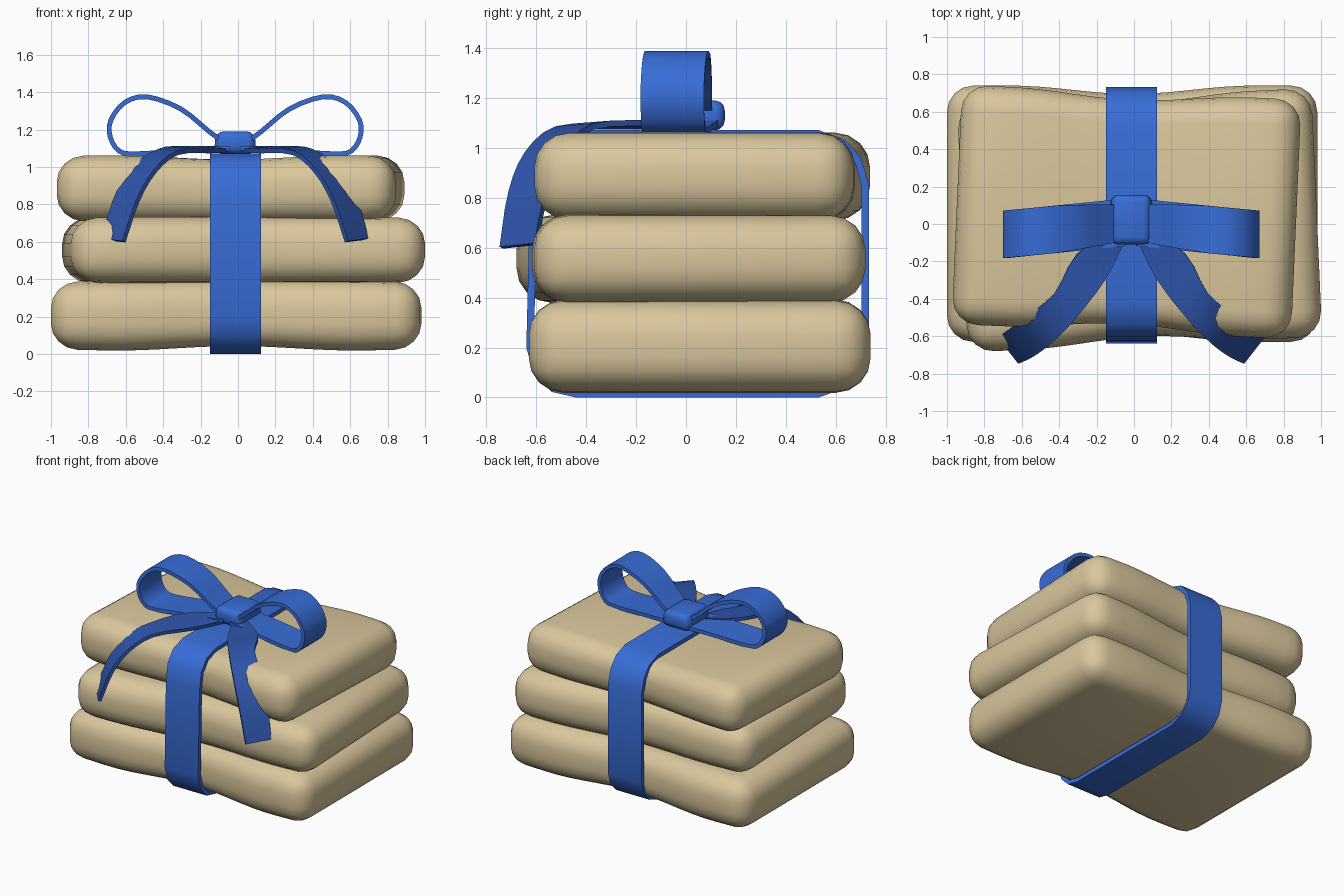
import bpy, bmesh, math
from mathutils import Vector, Matrix

if "Cube" in bpy.data.objects:
    bpy.data.objects.remove(bpy.data.objects["Cube"])


def material(name, rgb):
    m = bpy.data.materials.new(name)
    m.diffuse_color = (*rgb, 1)
    m.use_nodes = True
    m.node_tree.nodes["Principled BSDF"].inputs["Base Color"].default_value = m.diffuse_color
    return m


SAND = material("sand fabric", (0.70, 0.57, 0.335))
BLUE = material("blue ribbon", (0.04, 0.152, 0.68))
DARK = material("dark blue ribbon", (0.027, 0.09, 0.41))


def finish(bm, name, mat, thickness=0, angle=40):
    bmesh.ops.recalc_face_normals(bm, faces=bm.faces)
    me = bpy.data.meshes.new(name)
    bm.to_mesh(me)
    bm.free()
    me.materials.append(mat)
    ob = bpy.data.objects.new(name, me)
    bpy.context.collection.objects.link(ob)
    bpy.ops.object.select_all(action='DESELECT')
    ob.select_set(True)
    bpy.context.view_layer.objects.active = ob
    if thickness:
        mod = ob.modifiers.new("thickness", 'SOLIDIFY')
        mod.thickness, mod.offset = thickness, 0
        bpy.ops.object.modifier_apply(modifier=mod.name)
    bpy.ops.object.shade_smooth_by_angle(angle=math.radians(angle))
    return ob


def rounded_box(size, radius, segments):
    bm = bmesh.new()
    bmesh.ops.create_cube(bm, size=1, matrix=Matrix.Diagonal((*size, 1)))
    bmesh.ops.bevel(bm, geom=bm.edges[:], offset=radius, segments=segments,
                    profile=0.5, affect='EDGES')
    return bm


def cushion(name, centre, half, turn, pinch_low, pinch_high):
    bm = rounded_box([2 * h for h in half], 0.14, 4)
    for i in range(-7, 8):
        bmesh.ops.bisect_plane(bm, geom=bm.verts[:] + bm.edges[:] + bm.faces[:],
                               plane_co=(i * 0.1, 0, 0), plane_no=(1, 0, 0))
    for v in bm.verts:  # squeeze the middle under the ribbon
        w = math.cos(math.pi * v.co.x / 1.3) ** 2 if abs(v.co.x) < 0.65 else 0
        end = max(0, abs(v.co.x) - 0.6) ** 2 * 0.4
        v.co.z *= 1 - w * (pinch_low if v.co.z < 0 else pinch_high) - end
        v.co.y *= 1 - 0.065 * w
    bm.transform(Matrix.Translation(centre) @ Matrix.Rotation(math.radians(turn), 4, 'Z'))
    return finish(bm, name, SAND, angle=60)


def spline(points, steps):
    """Catmull-Rom curve through open points."""
    p = [Vector(q) for q in points]
    p = [2 * p[0] - p[1]] + p + [2 * p[-1] - p[-2]]
    out = []
    for a, b, c, d in zip(p, p[1:], p[2:], p[3:]):
        for k in range(steps):
            t = k / steps
            out.append(0.5 * (2 * b + (c - a) * t + (2 * a - 5 * b + 4 * c - d) * t * t
                              + (3 * b - a - 3 * c + d) * t ** 3))
    return out + [p[-2]]


def strip(name, edge_a, edge_b, mat, thickness, closed=False):
    bm = bmesh.new()
    a = [bm.verts.new(p) for p in edge_a]
    b = [bm.verts.new(p) for p in edge_b]
    for i in range(len(a) if closed else len(a) - 1):
        j = (i + 1) % len(a)
        bm.faces.new((a[i], a[j], b[j], b[i]))
    return finish(bm, name, mat, thickness)


# Stack of three cushions
cushion("bottom_cushion", (-0.01, 0.055, 0.205), (0.99, 0.685, 0.187), 0, 0.13, 0.0)
cushion("middle_cushion", (0.03, 0.02, 0.555), (0.948, 0.665, 0.177), 2.5, 0.0, 0.0)
cushion("top_cushion", (-0.04, 0.065, 0.885), (0.908, 0.64, 0.177), -2.5, 0.0, 0.13)

# Ribbon wrapped around the stack (y, z profile)
wrap = [(-0.625, 0.2), (-0.595, 0.1), (-0.53, 0.035), (-0.44, 0.015), (0.53, 0.015),
        (0.63, 0.05), (0.69, 0.11), (0.718, 0.2), (0.718, 0.85), (0.69, 0.95),
        (0.63, 1.02), (0.53, 1.056), (-0.42, 1.056), (-0.53, 1.025), (-0.59, 0.95),
        (-0.61, 0.82)]
strip("wrap_ribbon", [(-0.15, y, z) for y, z in wrap],
      [(0.123, y, z) for y, z in wrap], BLUE, 0.03, closed=True)

# Bow loops and tails, mirrored about the knot
MID = -0.015
loop = [(0.03, 1.11), (0.14, 1.19), (0.29, 1.31), (0.47, 1.375), (0.59, 1.345),
        (0.665, 1.25), (0.668, 1.16), (0.62, 1.085), (0.53, 1.07), (0.3, 1.085), (0.03, 1.10)]
tail_front = [(0.03, -0.08, 1.085), (0.14, -0.30, 1.085), (0.31, -0.52, 1.075),
              (0.43, -0.64, 0.975), (0.52, -0.705, 0.82), (0.595, -0.74, 0.6)]
tail_back = [(0.06, 0.0, 1.10), (0.29, -0.16, 1.10), (0.41, -0.37, 1.085),
             (0.56, -0.49, 0.985), (0.655, -0.565, 0.79), (0.705, -0.60, 0.615)]
for side, s in (("left", -1), ("right", 1)):
    path = spline([(x, 0, z) for x, z in loop], 3)
    edges = []
    for e in (-1, 1):
        edges.append([])
        for i, p in enumerate(path):
            half = 0.095 + 0.032 * min(1, i / 8)
            edges[-1].append((MID + s * p.x, 0.012 - 0.1 * p.x + e * half, p.z))
    strip(side + "_bow_loop", *edges, BLUE, 0.026)
    ends = [[(MID + s * p.x, p.y, p.z) for p in spline(e, 3)]
            for e in (tail_front, tail_back)]
    strip(side + "_ribbon_tail", *ends, DARK, 0.024)

# Knot, a little narrower at the top
knot = rounded_box((0.22, 0.265, 0.12), 0.04, 3)
for v in knot.verts:
    v.co.x *= 1 - 1.4 * max(0, v.co.z)
    v.co += Vector((MID, 0.023, 1.13))
finish(knot, "knot", BLUE)
